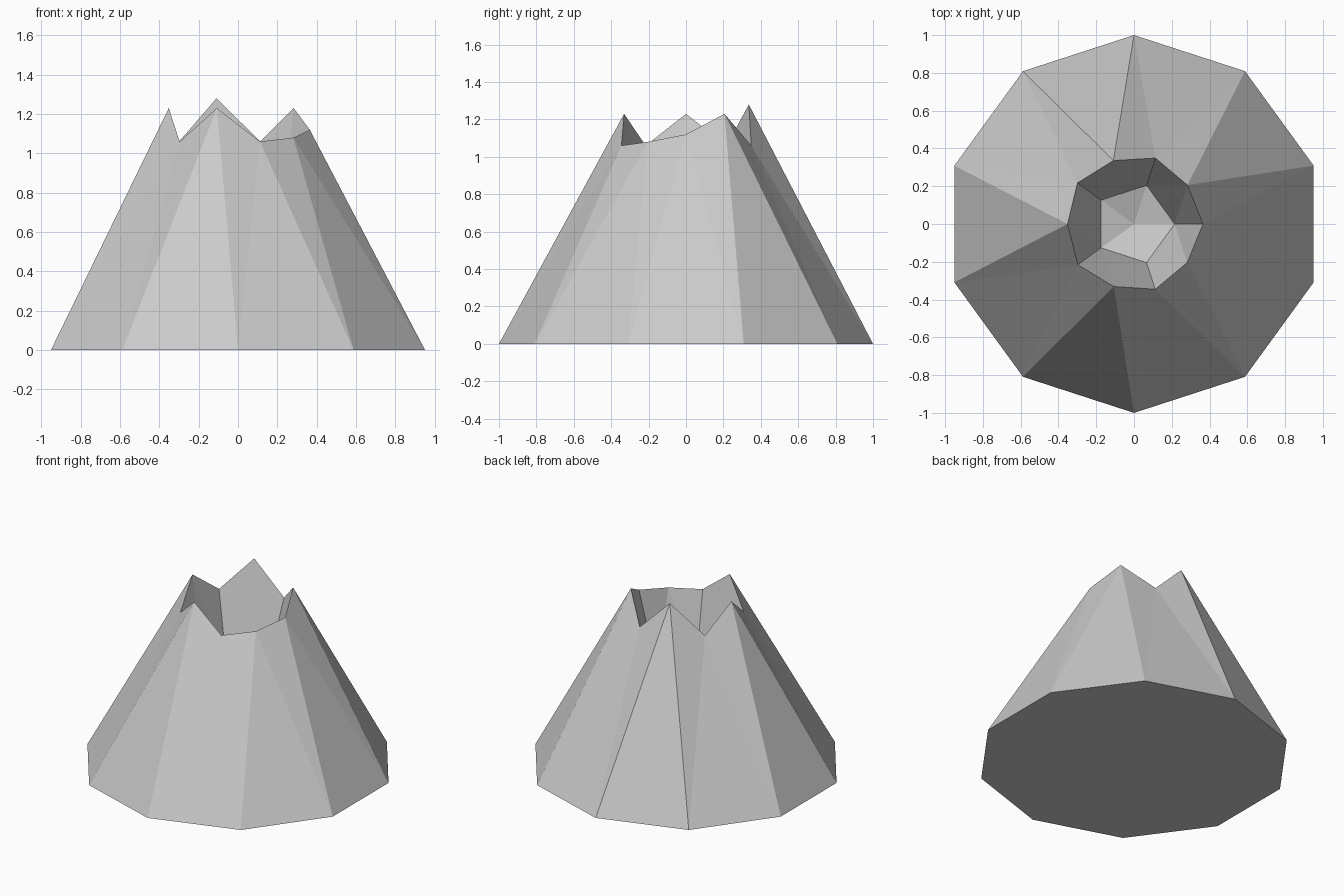
import bpy, bmesh, math

if "Cube" in bpy.data.objects:
    bpy.data.objects.remove(bpy.data.objects["Cube"])

def polar(bm, r, deg, z):
    a = math.radians(deg)
    return bm.verts.new((r * math.cos(a), r * math.sin(a), z))

# Jagged crater rim: (radius, height) every 36 degrees starting at +x
RIM = [(0.365, 1.12), (0.35, 1.23), (0.367, 1.06), (0.353, 1.28), (0.37, 1.06),
       (0.352, 1.23), (0.367, 1.06), (0.348, 1.23), (0.363, 1.06), (0.348, 1.08)]

bm = bmesh.new()
base = [polar(bm, 1.0, 18 + 36 * i, 0) for i in range(10)]
rim = [polar(bm, r, 36 * i, z) for i, (r, z) in enumerate(RIM)]
floor = [polar(bm, 0.215, 72 * i, 0.56) for i in range(5)]
center = bm.verts.new((0, 0, 0.50))

# Underside
bm.faces.new(base[::-1])

# Outer slopes: alternating up and down triangles
for i in range(10):
    bm.faces.new((base[i - 1], base[i], rim[i]))
    bm.faces.new((base[i], rim[(i + 1) % 10], rim[i]))

# Crater walls and sunken five-sided floor
for k in range(5):
    a, peak, b = rim[2 * k], rim[2 * k + 1], rim[(2 * k + 2) % 10]
    fa, fb = floor[k], floor[(k + 1) % 5]
    bm.faces.new((a, peak, fa))
    bm.faces.new((peak, fb, fa))
    bm.faces.new((peak, b, fb))
    bm.faces.new((fa, fb, center))

bmesh.ops.recalc_face_normals(bm, faces=bm.faces)
mesh = bpy.data.meshes.new("volcano_cone")
bm.to_mesh(mesh)
bm.free()
bpy.context.collection.objects.link(bpy.data.objects.new("volcano_cone", mesh))
